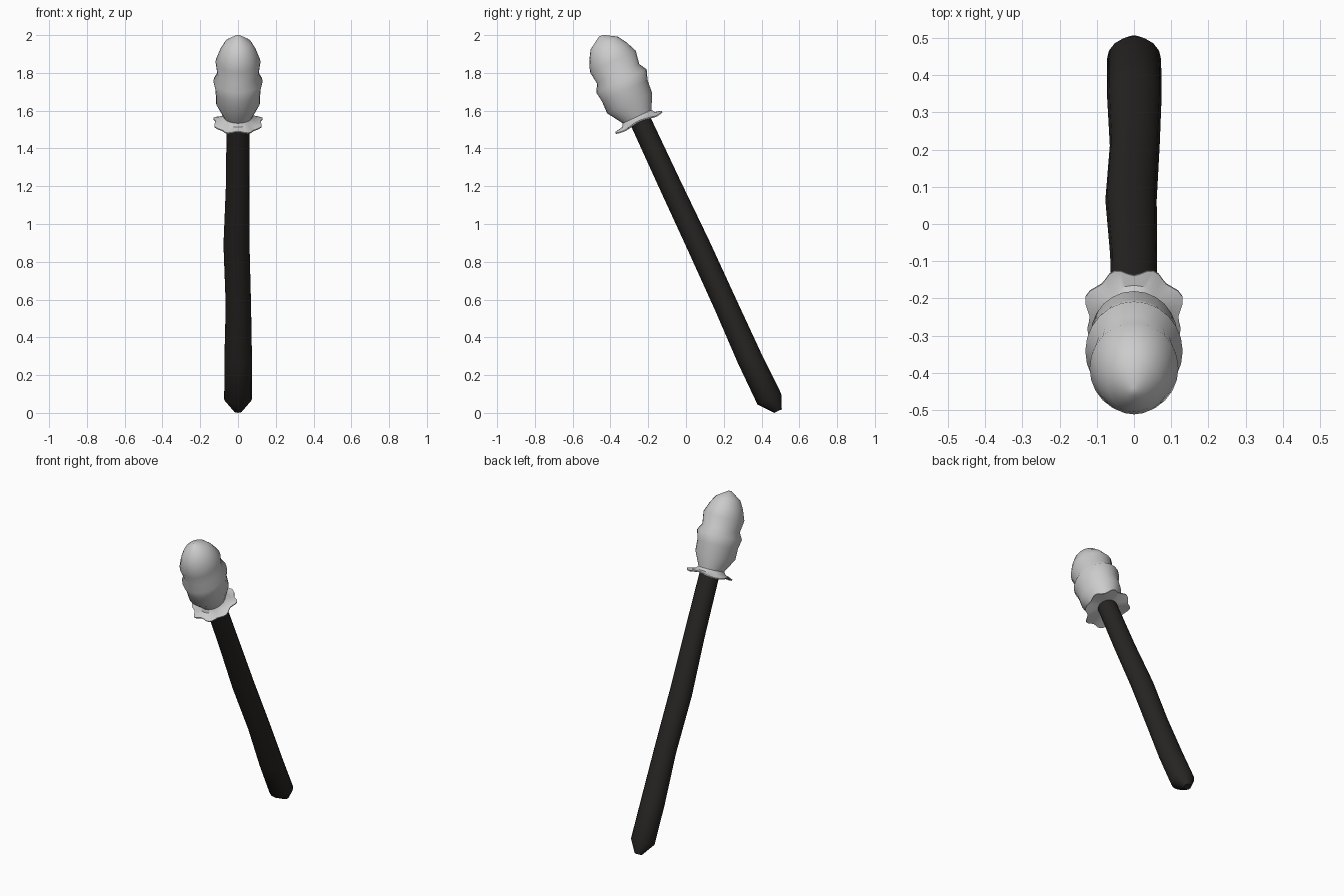
import bpy, bmesh, math

if "Cube" in bpy.data.objects:
    bpy.data.objects.remove(bpy.data.objects["Cube"])

TILT = math.radians(24.87)
BASE = (0, 0.4415, 0.0725)   # handle foot, origin of the tilted axis
HEAD = 1.623                 # distance along the axis to the collar


def loft(name, rings, sides, angle, shape=None):
    """Skin rings of (height, cx, cy, rx, ry) along the tilted axis."""
    bm = bmesh.new()
    loops = []
    for i, (h, cx, cy, rx, ry) in enumerate(rings):
        loop = []
        for k in range(sides):
            a = 2 * math.pi * k / sides
            m, dz = shape(i, a) if shape else (1, 0)
            loop.append(bm.verts.new((cx + rx * m * math.cos(a),
                                      cy + ry * m * math.sin(a), h + dz)))
        loops.append(loop)
    for lo, hi in zip(loops, loops[1:]):
        for k in range(sides):
            n = (k + 1) % sides
            bm.faces.new((lo[k], lo[n], hi[n], hi[k]))
    bm.faces.new(loops[0][::-1])
    bm.faces.new(loops[-1])
    me = bpy.data.meshes.new(name)
    bm.to_mesh(me)
    bm.free()
    ob = bpy.data.objects.new(name, me)
    bpy.context.collection.objects.link(ob)
    ob.location = BASE
    ob.rotation_euler = (TILT, 0, 0)
    bpy.ops.object.select_all(action='DESELECT')
    ob.select_set(True)
    bpy.context.view_layer.objects.active = ob
    bpy.ops.object.shade_smooth_by_angle(angle=math.radians(angle))
    return ob


# Slightly crooked dark handle with a chamfered foot
handle = loft("handle", [
    (-0.076, 0, 0.015, 0.022, 0.022),
    (0.0, 0, 0, 0.073, 0.069),
    (0.24, 0.001, -0.004, 0.073, 0.067),
    (0.55, 0.002, 0, 0.067, 0.063),
    (0.90, -0.008, 0.002, 0.069, 0.062),
    (1.25, -0.001, 0, 0.063, 0.059),
    (HEAD + 0.05, 0, 0, 0.060, 0.056)], 16, 40)
dark = bpy.data.materials.new("dark_wood")
dark.diffuse_color = (0.02, 0.018, 0.016, 1)
dark.use_nodes = True
dark.node_tree.nodes["Principled BSDF"].inputs["Base Color"].default_value = dark.diffuse_color
handle.data.materials.append(dark)

# Bulbous ribbed head: (height above collar, offset, depth radius)
profile = [(0.0, -0.005, 0.078), (0.03, -0.006, 0.085), (0.112, -0.012, 0.131),
           (0.18, -0.008, 0.133), (0.235, -0.002, 0.147), (0.276, -0.002, 0.123),
           (0.348, 0, 0.134), (0.41, 0, 0.108), (0.455, 0, 0.080),
           (0.498, 0, 0.012)]
loft("bulb_head", [(HEAD + s, 0, c, r * 0.89, r) for s, c, r in profile], 24, 60)


# Ruffled collar: a thin scalloped flange between handle and head
def ruffle(i, a):
    if i != 1 and i != 2:
        return 1, 0
    wave = math.cos(8 * a + math.pi)
    return 1 + 0.07 * wave + 0.03 * math.sin(3 * a), 0.007 * math.cos(4 * a)


loft("ruffled_collar", [
    (HEAD - 0.004, 0, 0, 0.055, 0.055),
    (HEAD - 0.008, 0, -0.008, 0.128, 0.136),
    (HEAD - 0.002, 0, -0.008, 0.128, 0.136),
    (HEAD + 0.012, 0, -0.006, 0.088, 0.095),
    (HEAD + 0.035, 0, -0.006, 0.07, 0.08)], 48, 40, ruffle)
